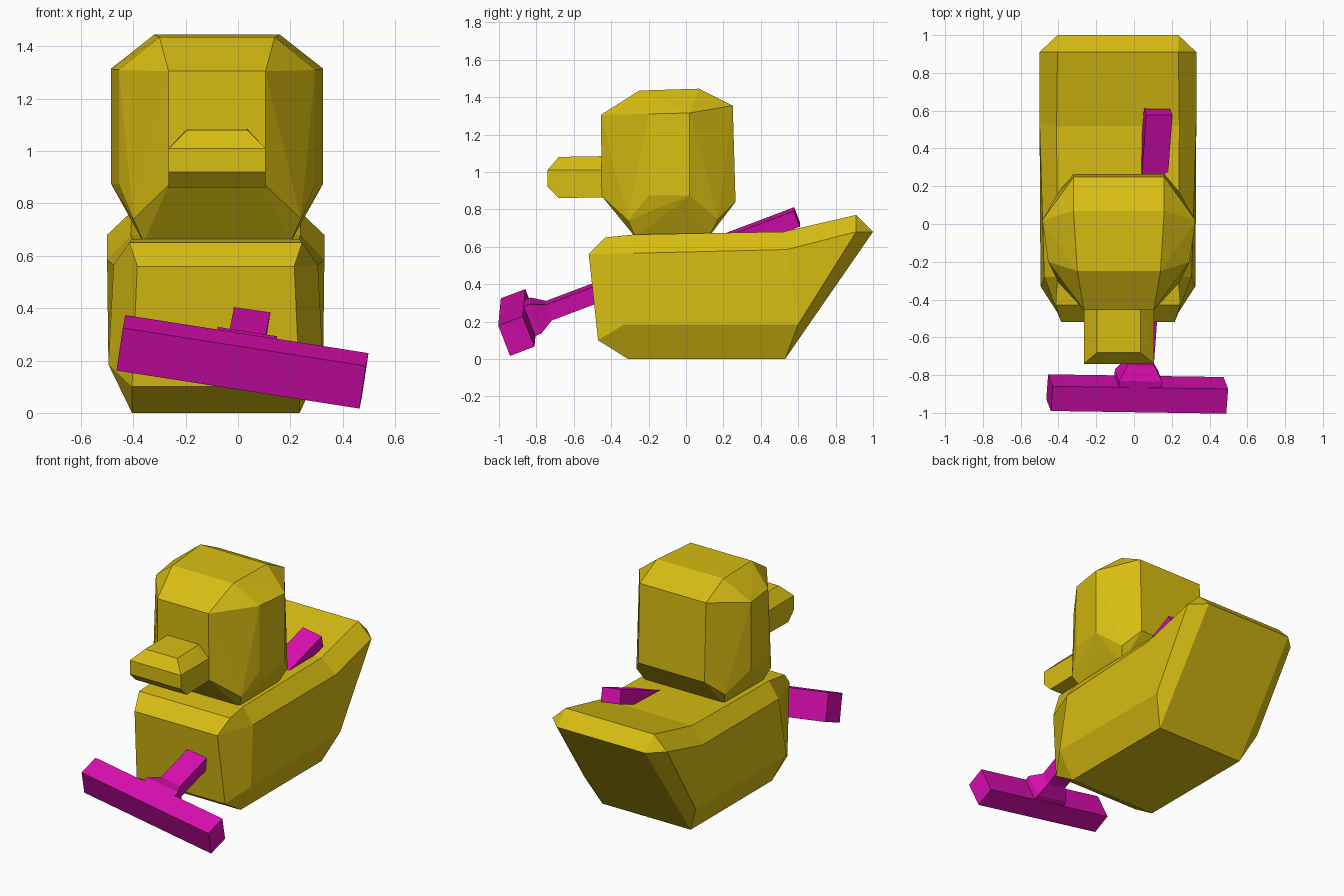
import bpy, bmesh
from mathutils import Vector, Matrix

cube = bpy.data.objects.get("Cube")
if cube:
    bpy.data.objects.remove(cube, do_unlink=True)


def material(name, rgb):
    mat = bpy.data.materials.new(name)
    mat.use_nodes = True
    mat.diffuse_color = (*rgb, 1)
    mat.node_tree.nodes["Principled BSDF"].inputs["Base Color"].default_value = (*rgb, 1)
    return mat


yellow = material("duck yellow", (0.69, 0.51, 0.006))
magenta = material("magenta", (0.69, 0.004, 0.43))


def finish(bm, name, mat, matrix=Matrix()):
    bmesh.ops.recalc_face_normals(bm, faces=bm.faces)
    mesh = bpy.data.meshes.new(name)
    bm.to_mesh(mesh)
    bm.free()
    mesh.transform(matrix)
    mesh.materials.append(mat)
    obj = bpy.data.objects.new(name, mesh)
    bpy.context.collection.objects.link(obj)
    return obj


def hull(name, half, mat, matrix):
    """Faceted convex block from the points of its +x half."""
    bm = bmesh.new()
    for x, y, z in half:
        bm.verts.new((x, y, z))
        bm.verts.new((-x, y, z))
    bmesh.ops.convex_hull(bm, input=bm.verts)
    bmesh.ops.dissolve_limit(bm, angle_limit=0.03, verts=bm.verts, edges=bm.edges)
    return finish(bm, name, mat, matrix)


def loft(name, layers, mat, matrix):
    """Closed, mirrored skin through layers; repeated points collapse."""
    bm = bmesh.new()
    verts = {}

    def face(*pts):
        ring = list(dict.fromkeys(pts))
        if len(ring) > 2:
            bm.faces.new([verts.setdefault(p, None) or make(p) for p in ring])

    def make(p):
        verts[p] = bm.verts.new(p)
        return verts[p]

    def flip(p):
        return (-p[0], p[1], p[2])

    cols = len(layers[0])
    for low, up in zip(layers, layers[1:]):
        for i in range(cols - 1):
            quad = (low[i], low[i + 1], up[i + 1], up[i])
            face(*quad)
            face(*[flip(p) for p in quad])
        for i in (0, cols - 1):
            face(low[i], up[i], flip(up[i]), flip(low[i]))
    for layer in (layers[0], layers[-1]):
        for p, q in zip(layer, layer[1:]):
            face(p, q, flip(q), flip(p))
    return finish(bm, name, mat, matrix)


# Boat-shaped body with raised tail
base_f, base_b = (0.32, -0.31, 0), (0.32, 0.53, 0)
low_b = (0.405, 0.60, 0.185)
tail_top = (0.32, 0.91, 0.77)
loft("body", [
    [base_f, base_f, base_b, base_b, base_b],
    [(0.32, -0.47, 0.10), (0.41, -0.33, 0.185), low_b, low_b, base_b],
    [(0.30, -0.52, 0.56), (0.39, -0.28, 0.565), (0.415, 0.54, 0.585),
     (0.415, 0.91, 0.68), (0.32, 1.0, 0.68)],
    [(0.33, -0.43, 0.65), (0.32, -0.28, 0.665), (0.325, 0.52, 0.68), tail_top, tail_top],
], yellow, Matrix.Translation((-0.085, 0, 0)))

# Head with chamfered crown and chin
hull("head", [
    (0.22, -0.25, 1.435), (0.24, 0.07, 1.445),
    (0.185, -0.455, 1.305), (0.375, -0.20, 1.31), (0.405, 0.02, 1.315), (0.24, 0.25, 1.355),
    (0.185, -0.45, 0.87), (0.375, -0.20, 0.875), (0.405, 0.02, 0.875), (0.24, 0.265, 0.84),
    (0.32, -0.31, 0.74), (0.32, 0.17, 0.745),
    (0.28, -0.27, 0.65), (0.28, 0.12, 0.65),
], yellow, Matrix.Translation((-0.08, 0, 0)))

# Beak
hull("beak", [
    (0.185, -0.74, 1.01), (0.185, -0.74, 0.92), (0.185, -0.68, 0.86),
    (0.185, -0.40, 0.865), (0.185, -0.40, 1.01),
    (0.115, -0.68, 1.08), (0.115, -0.40, 1.085),
], yellow, Matrix.Translation((-0.08, 0, 0)))

# Hammer frame: x along the striking head, y along the handle
along = Vector((0.07, 0.94, 0.355)).normalized()
across = Vector((0.925, -0.015, -0.145))
across = (across - along * across.dot(along)).normalized()
frame = Matrix((across, along, across.cross(along))).transposed().to_4x4()
frame.translation = (0.017, -0.90, 0.195)


def block(name, slices):
    """Rectangular slices (y, half width, half height) joined along the handle."""
    hull(name, [(w, y, s * h) for y, w, h in slices for s in (-1, 1)], magenta, frame)


block("hammer_head", [(-0.07, 0.47, 0.088), (0.07, 0.47, 0.088)])
block("hammer_collar", [(0.06, 0.115, 0.085), (0.105, 0.115, 0.085), (0.18, 0.07, 0.045)])
block("hammer_handle", [(0.15, 0.07, 0.045), (1.6, 0.07, 0.045)])
